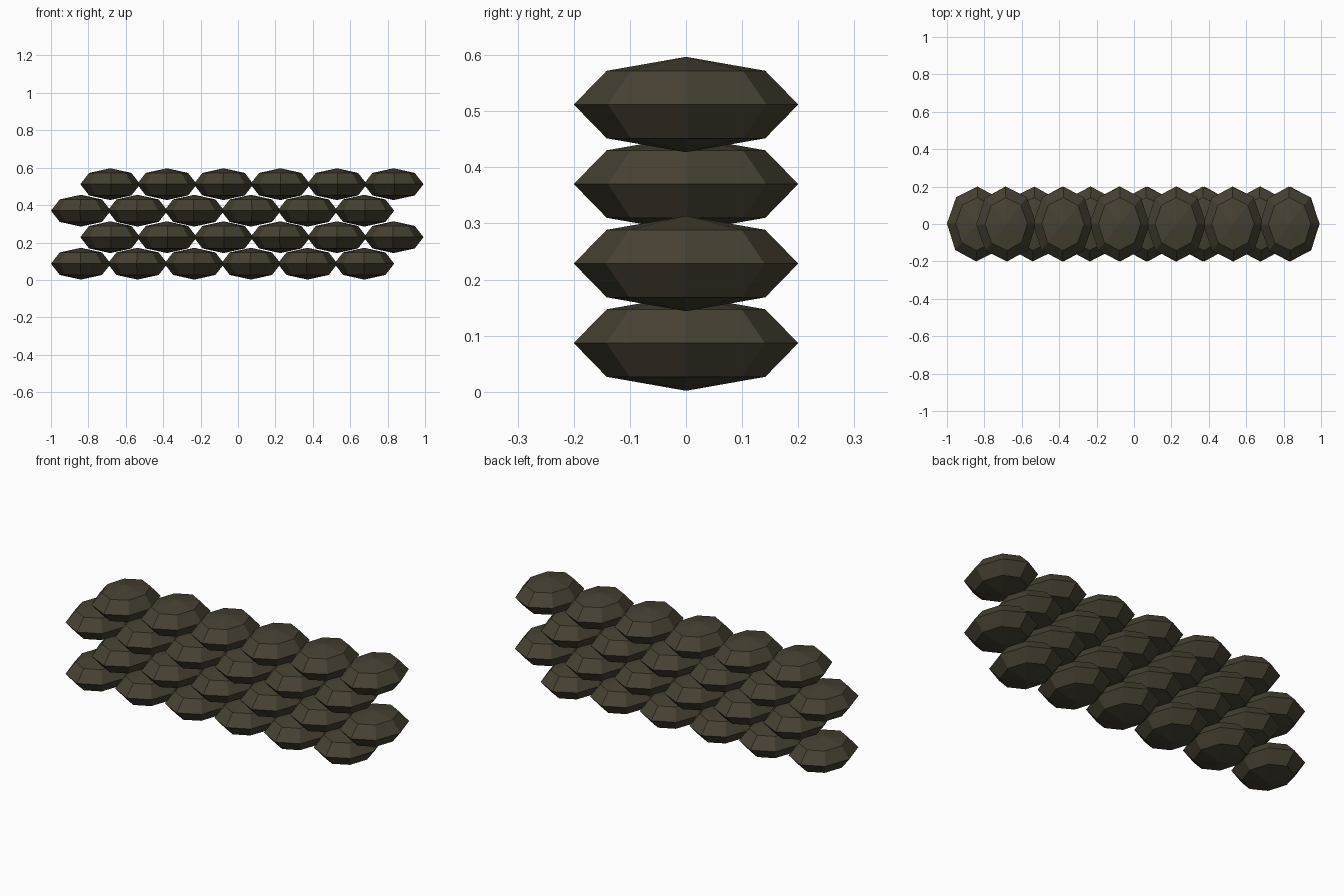
import bpy
import random

if "Cube" in bpy.data.objects:
    bpy.data.objects.remove(bpy.data.objects["Cube"])

random.seed(4)

# one burlap colour
burlap = bpy.data.materials.new("dark burlap")
burlap.diffuse_color = (0.062, 0.052, 0.032, 1.0)
burlap.use_nodes = True
burlap.node_tree.nodes["Principled BSDF"].inputs["Base Color"].default_value = burlap.diffuse_color

HALF = (0.16, 0.2, 0.085)      # half length, depth and height of one bag
STEP_X, STEP_Z = 0.303, 0.1417  # bag spacing and course height


def sandbag(name, x, z):
    """Flattened low-poly sphere with 8 sides and 4 rings."""
    bpy.ops.mesh.primitive_uv_sphere_add(segments=8, ring_count=4, radius=1,
                                         location=(x, 0, z))
    bag = bpy.context.object
    bag.name = name
    bag.scale = HALF
    bag.rotation_euler.z = random.uniform(-0.03, 0.03)
    bag.data.materials.append(burlap)


# four courses of six bags, every second course shifted by half a bag
for row in range(4):
    start = -0.84 if row % 2 == 0 else -0.683
    for i in range(6):
        sandbag(f"sandbag_{row + 1}_{i + 1}",
                start + i * STEP_X, 0.0868 + row * STEP_Z)
